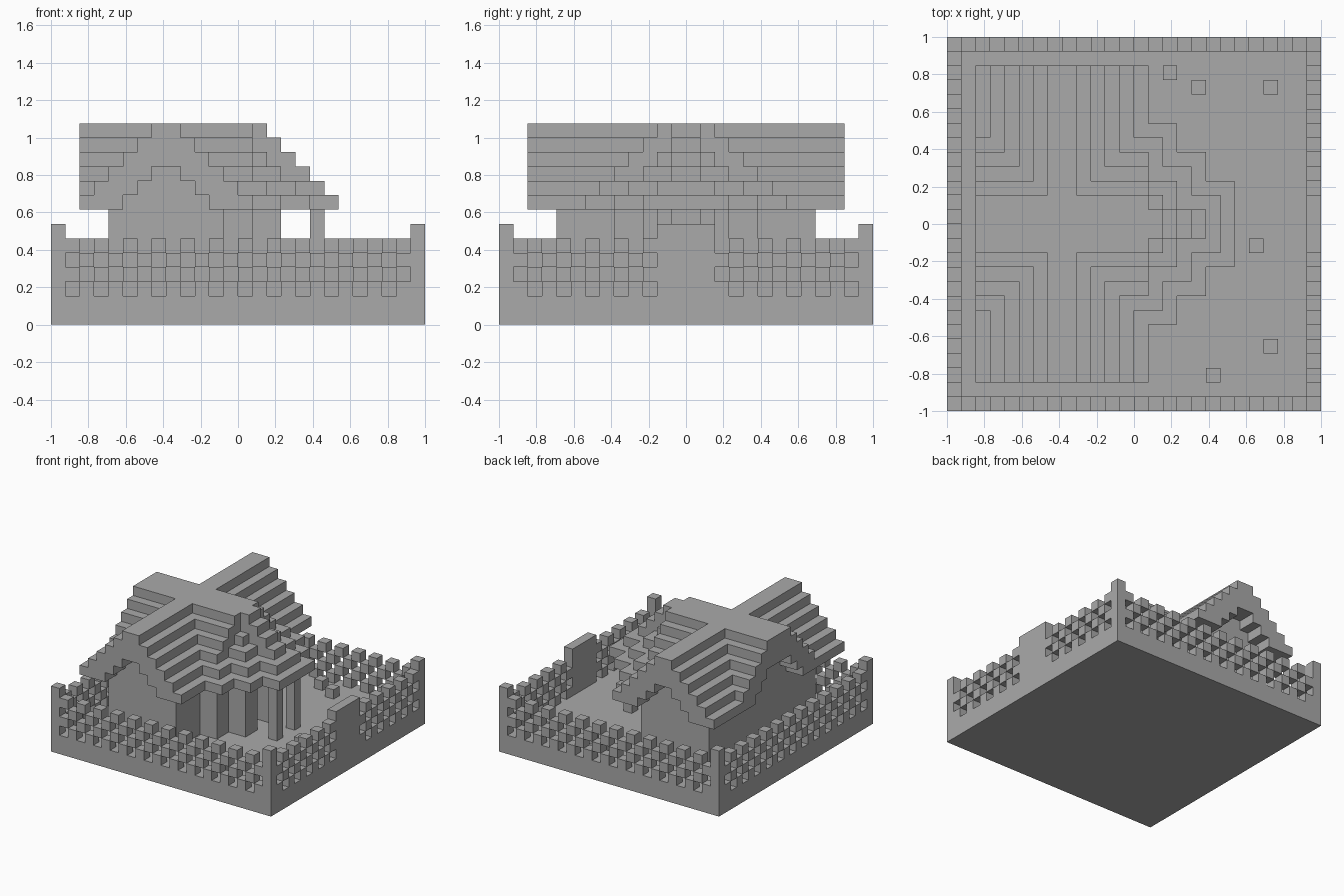
import bpy, bmesh, math
from itertools import product
from mathutils import Vector

cube = bpy.data.objects.get("Cube")
if cube:
    bpy.data.objects.remove(cube, do_unlink=True)

N = 26              # blocks along each side
S = 2 / N           # block size
MID = N // 2

stone = bpy.data.materials.new("grey_stone")
stone.use_nodes = True
stone.diffuse_color = (0.4, 0.4, 0.4, 1)
stone.node_tree.nodes["Principled BSDF"].inputs["Base Color"].default_value = (0.4, 0.4, 0.4, 1)


def block(x, y, z):
    """Set of cells filling three half-open ranges."""
    return set(product(range(*x), range(*y), range(*z)))


def centred(half):
    return (MID - half, MID + half)


def build(name, cells):
    """Mesh the exposed faces of a set of cells."""
    bm = bmesh.new()
    verts = {}

    def vert(p):
        key = tuple(p)
        if key not in verts:
            verts[key] = bm.verts.new(((key[0] - MID) * S, (key[1] - MID) * S, key[2] * S))
        return verts[key]

    for c in sorted(cells):
        for axis, side in product(range(3), (0, 1)):
            beside = list(c)
            beside[axis] += 2 * side - 1
            if tuple(beside) in cells:
                continue
            u, v = (axis + 1) % 3, (axis + 2) % 3
            ring = []
            for a, b in ((0, 0), (1, 0), (1, 1), (0, 1)):
                p = list(c)
                p[axis] += side
                p[u] += a
                p[v] += b
                ring.append(vert(p))
            bm.faces.new(ring if side else ring[::-1])
    bmesh.ops.dissolve_limit(bm, angle_limit=math.radians(1), verts=bm.verts, edges=bm.edges)
    mesh = bpy.data.meshes.new(name)
    bm.to_mesh(mesh)
    bm.free()
    mesh.materials.append(stone)
    obj = bpy.data.objects.new(name, mesh)
    bpy.context.collection.objects.link(obj)
    return obj


# Ground slab
build("ground", block((0, N), (0, N), (0, 2)))

# Lattice fence with corner posts and a solid gate
ends = (0, N - 1)
gate = block((N - 1, N), centred(2), (2, 7))
posts = {(x, y, z) for x, y in product(ends, ends) for z in range(2, 7)}
lattice = {c for c in block((0, N), (0, N), (2, 6))
           if (c[0] in ends or c[1] in ends) and sum(c) % 2 == 0}
build("fence", (lattice | posts) - gate)
build("gate", gate)

# Roof: two crossing stepped gables, plus a stepped porch roof
roof, infill = set(), set()
for z in range(8, 14):
    level = (z, z + 1)
    roof |= block((z - 6, 22 - z), (2, 24), level)
    roof |= block((2, 14), centred(15 - z), level)
    for step in range(3):
        half = 15 - z - 2 * step
        if half > 0:
            roof |= block((12, 24 - z + 2 * step), centred(half), level)
    # Ridge nose over the porch
    roof |= block((12, 28 - z), centred(1), level)
    # Arched space under the gables
    if z < 11:
        infill |= block((z - 3, 19 - z), (2, 24), level)
        infill |= block((2, 12), centred(12 - z), level)
build("roof", roof - infill)

# House walls with stepped entrance and doorway
walls = block((4, 12), (4, 22), (2, 8))
walls |= block((4, 14), centred(5), (2, 8)) | block((4, 16), centred(3), (2, 8))
walls -= block((14, 16), centred(1), (2, 8))
walls |= {c for c in infill if c[0] >= 4 and 4 <= c[1] < 22}
build("house_walls", walls)

# Porch posts
for name, y in (("porch_post_right", 11), ("porch_post_left", 14)):
    build(name, block((18, 19), (y, y + 1), (2, 8)))

# Small stones in the yard
for n, (x, y) in enumerate([(15, 23), (17, 22), (22, 22), (21, 11), (22, 4), (18, 2)]):
    build(f"yard_stone_{n + 1}", {(x, y, 2)})
